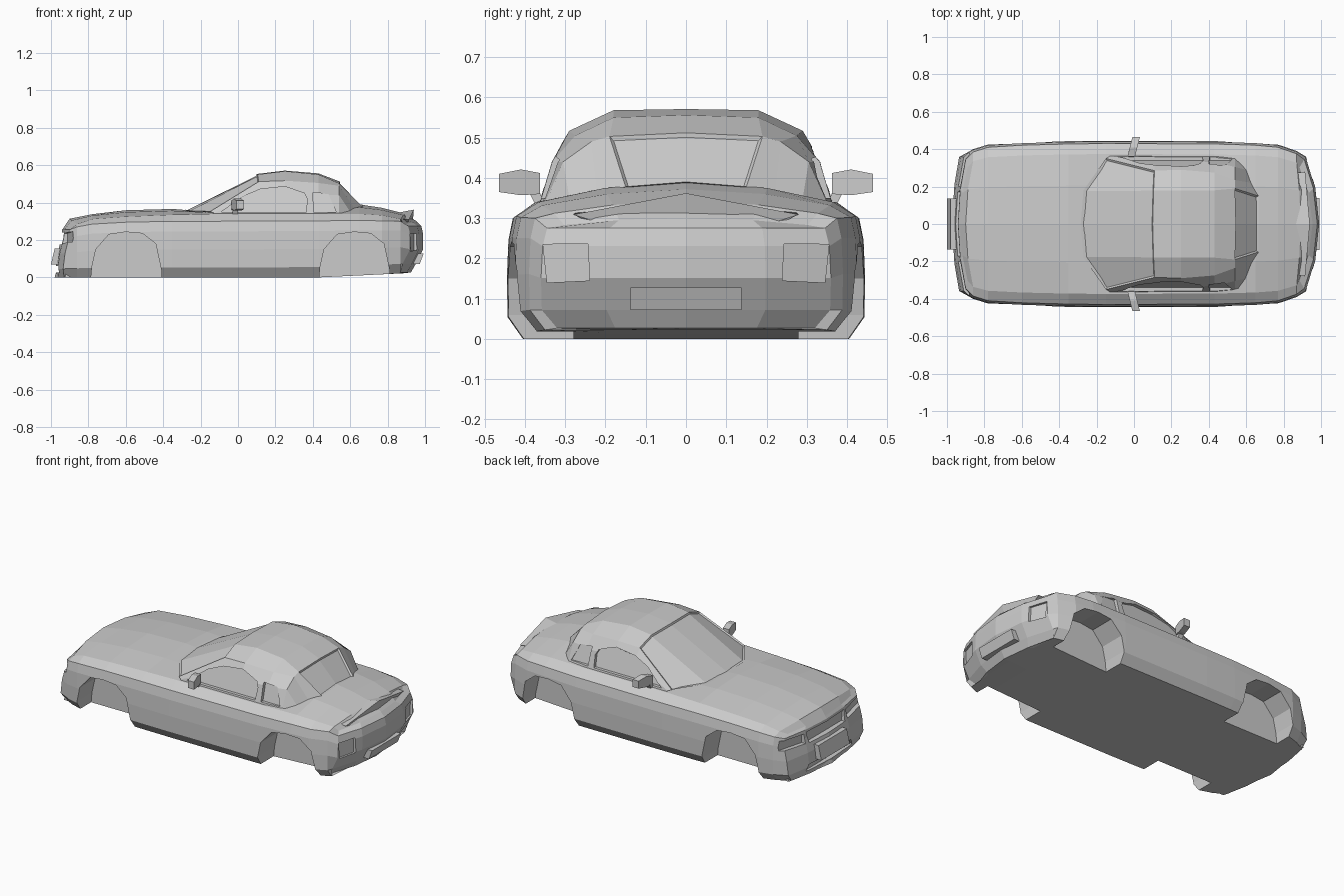
import bpy, bmesh

if "Cube" in bpy.data.objects:
    bpy.data.objects.remove(bpy.data.objects["Cube"])

def finish(name, bm):
    bmesh.ops.recalc_face_normals(bm, faces=bm.faces)
    me = bpy.data.meshes.new(name)
    bm.to_mesh(me)
    bm.free()
    ob = bpy.data.objects.new(name, me)
    bpy.context.collection.objects.link(ob)
    return ob

def prisms(name, pairs, mirror=True):
    """Solids between two matching loops, optionally repeated on the other side."""
    bm = bmesh.new()
    for a, b in pairs:
        for s in ((1, -1) if mirror else (1,)):
            va = [bm.verts.new((x, y * s, z)) for x, y, z in a]
            vb = [bm.verts.new((x, y * s, z)) for x, y, z in b]
            n = len(a)
            bm.faces.new(va)
            bm.faces.new(vb[::-1])
            for i in range(n):
                bm.faces.new((va[i], vb[i], vb[(i + 1) % n], va[(i + 1) % n]))
    return finish(name, bm)

def cut(target, cutter):
    cutter.hide_render = True
    cutter.display_type = 'WIRE'
    m = target.modifiers.new(cutter.name, 'BOOLEAN')
    m.operation, m.solver, m.object = 'DIFFERENCE', 'EXACT', cutter

# Body shell: a box lattice shaped by stations
# x, half width, belt z, shoulder z, centre z, bow
stations = [
    (-.945, .36, .255, .265, .270, .04),
    (-.900, .40, .270, .285, .314, .04),
    (-.780, .425, .285, .312, .338, 0),
    (-.600, .436, .295, .325, .359, 0),
    (-.350, .443, .300, .335, .366, 0),
    (-.150, .445, .300, .340, .350, 0),
    (.430, .443, .302, .340, .360, 0),
    (.650, .436, .305, .340, .390, 0),
    (.770, .425, .302, .332, .372, 0),
    (.890, .390, .300, .312, .342, -.02),
    (.980, .360, .275, .283, .300, -.07)]
levels = [0, .18, .5, .82, 1]
inset = [.04, .002, 0, .004, .015]
front_shift = [-.025, -.03, -.02, 0, .005, .015]
rear_shift = [-.055, -.03, .01, .01, 0, -.025]
cols = [-1, -.55, 0, .55, 1]
I, J, K = len(stations), len(cols), 6

bm = bmesh.new()
grid = {}

def vert(i, j, k):
    if (i, j, k) not in grid:
        x, w, belt, sh, top, bow = stations[i]
        v = cols[j]
        low = max(0, (x - .44) * .05)
        if i == 0:
            x += front_shift[k]
        if i == I - 1:
            x += rear_shift[k]
        if k < 5:
            y, z = (w - inset[k]) * v, low + (belt - low) * levels[k]
        else:
            y, z = .84 * w * v, sh + (top - sh) * (1 - v * v)
        grid[i, j, k] = bm.verts.new((x + bow * v * v, y, z))
    return grid[i, j, k]

def sheet(na, nb, at):
    for a in range(na - 1):
        for b in range(nb - 1):
            bm.faces.new([vert(*at(*p)) for p in ((a, b), (a + 1, b), (a + 1, b + 1), (a, b + 1))])

for e in (0, 1):
    sheet(J, K, lambda a, b: (e * (I - 1), a, b))
    sheet(I, K, lambda a, b: (a, e * (J - 1), b))
    sheet(I, J, lambda a, b: (a, b, e * (K - 1)))
body = finish("body_shell", bm)

# Wheel arches
arch = [(-.79, -.05), (-.78, .06), (-.76, .15), (-.69, .23), (-.60, .243),
        (-.51, .235), (-.44, .18), (-.41, .04), (-.405, -.05)]
cut(body, prisms("wheel_arch_cutter", [
    ([(x + d, .28, z) for x, z in arch], [(x + d, .6, z) for x, z in arch]) for d in (0, 1.22)]))

# Recesses for head lamps and tail lamps
def lamp(pts, inner, outer):
    return [(inner(y), y, z) for y, z in pts], [(outer, y, z) for y, z in pts]

head = lamp([(.2, .18), (.38, .19), (.38, .245), (.2, .235)],
            lambda y: -.925 + .04 * (y / .36) ** 2, -1.2)
tail = lamp([(.24, .145), (.345, .14), (.355, .235), (.243, .236)],
            lambda y: .972 - .07 * (y / .36) ** 2, 1.2)
cut(body, prisms("lamp_cutter", [head, tail]))

# Grille and lower intake recesses
grille = lamp([(-.17, .175), (.17, .175), (.18, .24), (-.18, .24)], lambda y: -.92, -1.2)
intake = lamp([(-.22, .025), (.22, .025), (.2, .06), (-.2, .06)], lambda y: -.945, -1.2)
cut(body, prisms("grille_cutter", [grille, intake], False))

# Cabin: lofted half sections (x, y, z) from base to centre line
sections = [
    [(-.13, .365, .335), (-.13, .362, .345), (-.15, .35, .352), (-.27, .18, .356), (-.285, 0, .362)],
    [(.11, .365, .33), (.11, .335, .44), (.11, .285, .512), (.105, .18, .55), (.1, 0, .553)],
    [(.25, .365, .33), (.25, .335, .44), (.25, .29, .517), (.25, .18, .568), (.25, 0, .571)],
    [(.43, .365, .33), (.43, .332, .44), (.43, .275, .505), (.43, .18, .55), (.43, 0, .556)],
    [(.54, .355, .33), (.54, .305, .44), (.54, .235, .49), (.54, .19, .503), (.545, 0, .512)],
    [(.56, .35, .33), (.6, .29, .35), (.63, .22, .36), (.665, .15, .378), (.665, 0, .39)]]
bm = bmesh.new()
rings = [[bm.verts.new(p) for p in s + [(x, -y, z) for x, y, z in s[-2::-1]]] for s in sections]
strips = []
for a, b in zip(rings, rings[1:]):
    strips.append([bm.faces.new((a[i], b[i], b[(i + 1) % 9], a[(i + 1) % 9])) for i in range(9)])
bm.faces.new(rings[0])
bm.faces.new(rings[-1][::-1])
bmesh.ops.recalc_face_normals(bm, faces=bm.faces)
# Windscreen and rear window panes
for faces in (strips[0][2:6], strips[4][3:5]):
    bmesh.ops.inset_region(bm, faces=faces, thickness=.008, depth=-.008, use_even_offset=True)
cabin = finish("cabin", bm)

# Side window recesses
def glass_y(z):
    return .345 - .03 * (z - .33) / .11 if z < .44 else .315 - .045 * (z - .44) / .07

windows = [
    [(-.09, .35), (.03, .435), (.12, .472), (.25, .486), (.355, .45), (.37, .42), (.365, .35)],
    [(.405, .35), (.4, .455), (.485, .445), (.525, .35)]]
cut(cabin, prisms("side_window_cutter", [
    ([(x, glass_y(z), z) for x, z in w], [(x, .5, z) for x, z in w]) for w in windows]))

# Door mirrors with stalks
outline = [(.362, .36), (.41, .357), (.465, .365), (.465, .41), (.41, .421), (.362, .412)]
prisms("door_mirrors", [
    ([(-.035 + (y - .36) * .25, y, z) for y, z in outline],
     [(.005 + (y - .36) * .25, y, z) for y, z in outline]),
    ([(-.03, .35, .335), (-.03, .375, .335), (-.03, .39, .365), (-.03, .364, .365)],
     [(.0, .35, .335), (.0, .375, .335), (.0, .39, .365), (.0, .364, .365)])])

# Tail spoiler lip
prisms("tail_spoiler", [
    ([(.85, 0, .345), (.94, 0, .362), (.935, 0, .303), (.88, 0, .29)],
     [(.85, .27, .317), (.915, .28, .309), (.905, .22, .29), (.86, .22, .28)])])

# Number plates, front and rear
prisms("front_plate", [
    ([(-1, -.135, .07), (-1, .135, .07), (-.98, .135, .155), (-.98, -.135, .155)],
     [(-.94, -.135, .07), (-.94, .135, .07), (-.93, .135, .155), (-.93, -.135, .155)])], False)
prisms("rear_plate", [
    ([(.972, -.138, .072), (.972, .138, .072), (.993, .138, .128), (.993, -.138, .128)],
     [(.93, -.138, .072), (.93, .138, .072), (.94, .138, .128), (.94, -.138, .128)])], False)

# Front bumper lip
prisms("front_lip", [
    ([(-.98, 0, 0), (-.9, 0, 0), (-.9, 0, .022), (-.975, 0, .022)],
     [(-.925, .34, 0), (-.87, .34, 0), (-.87, .34, .022), (-.92, .34, .022)])])
